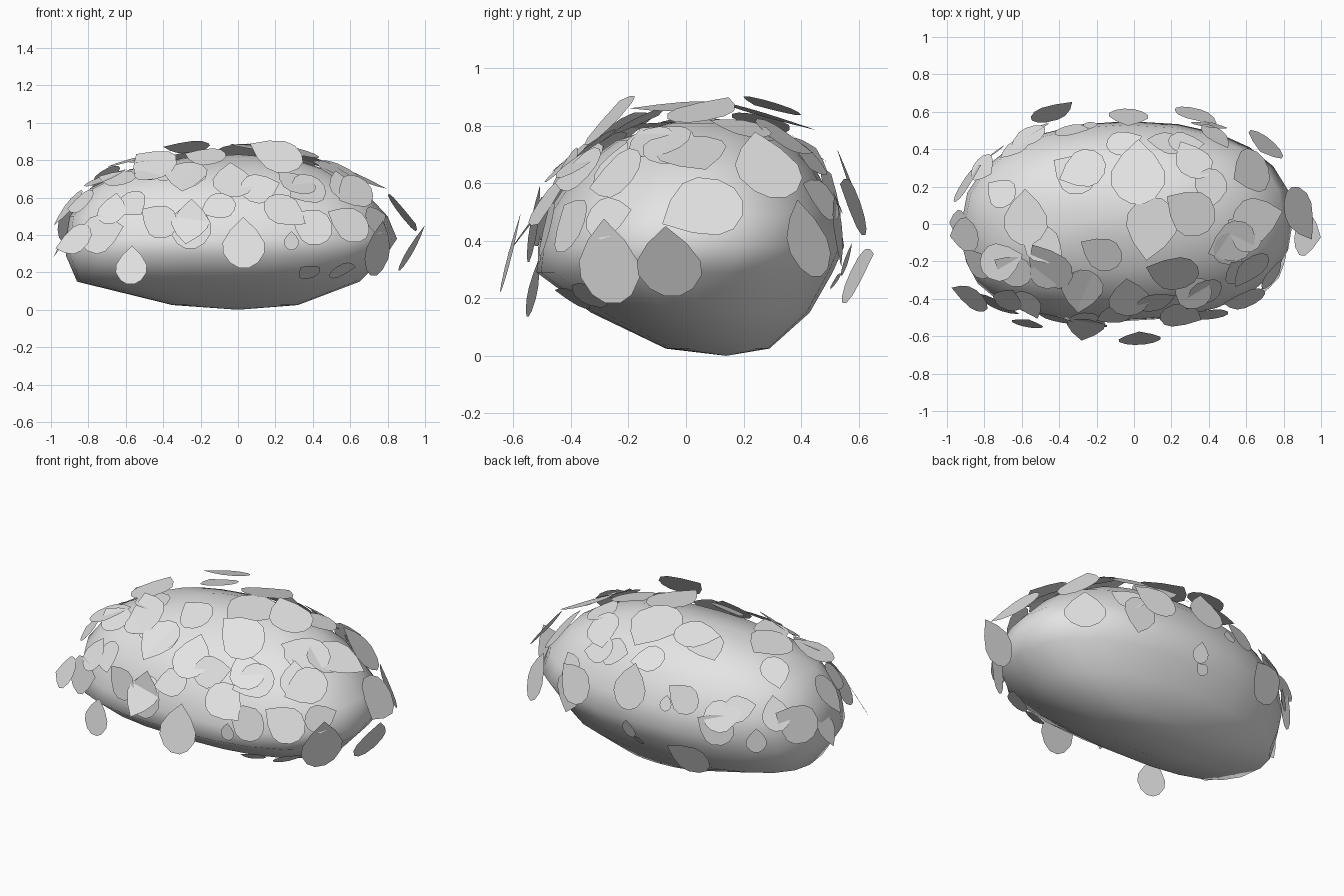
import bpy
import bmesh
import math
import random
from mathutils import Vector, Matrix
from mathutils.bvhtree import BVHTree

random.seed(8)
cube = bpy.data.objects.get("Cube")
if cube:
    bpy.data.objects.remove(cube)


def make_material(name, value):
    mat = bpy.data.materials.new(name)
    mat.use_nodes = True
    colour = (value, value, value, 1)
    mat.diffuse_color = colour
    mat.node_tree.nodes["Principled BSDF"].inputs["Base Color"].default_value = colour
    return mat


def finish(bm, name, mat):
    mesh = bpy.data.meshes.new(name)
    bm.to_mesh(mesh)
    mesh.materials.append(mat)
    obj = bpy.data.objects.new(name, mesh)
    bpy.context.collection.objects.link(obj)
    return obj


pale_grey = make_material("pale grey", 0.78)

# Bush body: horizontal rings of height, left/right reach and front/back reach
RINGS = [
    (0.025, -0.35, 0.32, -0.07, 0.29),
    (0.15, -0.86, 0.65, -0.33, 0.43),
    (0.29, -0.92, 0.79, -0.52, 0.51),
    (0.38, -0.92, 0.85, -0.51, 0.55),
    (0.5, -0.9, 0.8, -0.48, 0.53),
    (0.65, -0.79, 0.66, -0.38, 0.45),
    (0.75, -0.58, 0.47, -0.24, 0.35),
    (0.81, -0.3, 0.28, -0.06, 0.2),
]
SIDES = 24


def rounded(value, power):
    return math.copysign(abs(value) ** power, value)


body = bmesh.new()
loops = []
for z, x0, x1, y0, y1 in RINGS:
    loop = []
    for i in range(SIDES):
        a = math.tau * i / SIDES
        c, s = math.cos(a), math.sin(a)
        # The front right corner is squarer than the others, the back right rounder
        power = 0.88 if c > 0 else 0.72 if s < 0 else 0.95
        loop.append(body.verts.new((
            (x0 + x1) / 2 + (x1 - x0) / 2 * rounded(c, power),
            (y0 + y1) / 2 + (y1 - y0) / 2 * rounded(s, power), z)))
    loops.append(loop)
bottom = body.verts.new((0, 0.14, 0))
top = body.verts.new((0, 0.07, 0.83))
for i in range(SIDES):
    j = (i + 1) % SIDES
    for low, high in zip(loops, loops[1:]):
        body.faces.new((low[i], low[j], high[j], high[i]))
    body.faces.new((bottom, loops[0][j], loops[0][i]))
    body.faces.new((top, loops[-1][i], loops[-1][j]))
for face in body.faces:
    face.smooth = True
body.normal_update()
tree = BVHTree.FromBMesh(body)
finish(body, "bush_body", pale_grey)

# Leaf outline: pointed tip at the top, rounded base
HALF = [(-0.5, 0.1), (-0.4, 0.27), (-0.2, 0.4), (0, 0.4), (0.25, 0.25)]
OUTLINE = [(w, t) for t, w in HALF] + [(0, 0.5)] + [(-w, t) for t, w in reversed(HALF)]
leaves = bmesh.new()


def add_leaf(centre, normal, length, spin):
    reference = Vector((0, 1, 0)) if normal.z > 0.8 else Vector((0, 0, 1))
    side = reference.cross(normal).normalized()
    frame = Matrix((side, normal.cross(side), normal)).transposed() @ Matrix.Rotation(spin, 3, "Z")
    leaves.faces.new([leaves.verts.new(centre + frame @ Vector((w, t, 0)) * length)
                      for w, t in OUTLINE])


# Leaves that stand off the body: position, length, spin, upward lean
LOOSE = [
    (0.03, -0.61, 0.36, 0.28, 0, 0.25), (-0.57, -0.53, 0.24, 0.21, 0, 0.2),
    (-0.26, -0.55, 0.45, 0.25, 3, 0.6), (-0.88, -0.39, 0.37, 0.23, 2, 0.5),
    (0.75, -0.27, 0.33, 0.3, 0, -0.2), (0.93, -0.06, 0.33, 0.28, 0, -0.5),
    (0.89, 0.05, 0.51, 0.31, 2, 0.6), (0.2, -0.26, 0.83, 0.3, 1, 0.7),
    (0.7, 0.42, 0.41, 0.28, 0, 0.3), (0.34, 0.58, 0.53, 0.26, 1, 0.3),
    (-0.43, 0.6, 0.29, 0.26, 1, -0.4), (-0.94, 0, 0.36, 0.19, 3, 0.5),
    (-0.28, 0.29, 0.87, 0.26, 2, 0.95), (-0.03, 0.57, 0.6, 0.26, 0, 0.35),
]
for x, y, z, length, spin, lean in LOOSE:
    centre = Vector((x, y, z))
    normal = tree.find_nearest(centre)[1]
    flat = Vector((normal.x, normal.y, 0)).normalized() * math.sqrt(1 - lean * lean)
    add_leaf(centre, flat + Vector((0, 0, lean)), length, spin)

# Leaves lying on the body, by side: two coordinates across that side, length, spin
FRONT = [
    (-0.27, 0.68, 0.26, 3), (-0.03, 0.66, 0.27, 0), (-0.64, 0.67, 0.22, 1),
    (-0.45, 0.71, 0.2, 5), (-0.25, 0.45, 0.27, 0), (-0.42, 0.47, 0.22, 1),
    (-0.71, 0.4, 0.26, 5), (-0.82, 0.55, 0.2, 2), (0.38, 0.44, 0.24, 1),
    (0.25, 0.5, 0.25, 4), (0.57, 0.45, 0.25, 1), (0.6, 0.6, 0.25, 2),
    (0.12, 0.63, 0.22, 5), (0.3, 0.65, 0.24, 1), (0.5, 0.7, 0.22, 4),
    (-0.11, 0.53, 0.2, 2), (-0.55, 0.54, 0.2, 4), (0.55, 0.24, 0.17, 5),
    (0.28, 0.37, 0.1, 0), (-0.4, 0.69, 0.09, 1), (-0.66, 0.52, 0.2, 0),
]
CROWN = [
    (0.02, 0.26, 0.36, 0), (-0.57, 0.04, 0.3, 0), (0.09, -0.02, 0.34, 3),
    (0.28, 0.07, 0.3, 1), (0.59, 0.26, 0.3, 0), (-0.05, 0.41, 0.2, 2),
    (0.3, 0.32, 0.25, 4), (0.64, 0.03, 0.3, 5), (0.5, -0.09, 0.28, 2),
    (-0.45, -0.2, 0.3, 1), (-0.28, -0.34, 0.27, 3), (-0.69, -0.19, 0.25, 5),
    (-0.18, -0.14, 0.24, 1), (-0.56, 0.43, 0.22, 5), (-0.32, 0.47, 0.2, 1),
    (0.35, -0.35, 0.24, 2), (-0.78, 0.28, 0.2, 0), (0.43, 0.44, 0.2, 1),
    (0.16, 0.41, 0.2, 5), (0.4, 0.18, 0.22, 3), (-0.32, 0.26, 0.26, 1),
]
LEFT = [
    (-0.25, 0.47, 0.19, 5), (-0.04, 0.69, 0.24, 1), (-0.23, 0.64, 0.2, 0),
    (0.49, 0.42, 0.24, 3), (-0.38, 0.23, 0.15, 1),
]
# Back right quarter, measured across a slanted plane about the middle of the bush
BACK = [
    (0.16, -0.33, 0.22, 1), (0.3, -0.24, 0.18, 5), (0.38, -0.4, 0.14, 0),
    (0.58, -0.3, 0.27, 1), (0.75, -0.16, 0.24, 3), (-0.3, -0.3, 0.12, 0),
    (-0.25, -0.36, 0.08, 1), (-0.1, -0.2, 0.09, 0), (-0.46, 0.1, 0.2, 2),
    (0.45, 0.19, 0.24, 4), (0.48, -0.06, 0.2, 1),
]
slant = Vector((0.5, -0.71, -0.5)).normalized()
across = slant.cross(Vector((0, 0, 1))).normalized()
rise = across.cross(slant)
middle = Vector((0, 0, 0.44)) - slant * 2

for spots, place, aim in (
        (FRONT, lambda u, v: (u, -2, v), (0, 1, 0)),
        (CROWN, lambda u, v: (u, v, 2), (0, 0, -1)),
        (LEFT, lambda u, v: (2, u, v), (-1, 0, 0)),
        (BACK, lambda u, v: middle + across * u + rise * v, slant)):
    for u, v, length, spin in spots:
        spot, normal = tree.ray_cast(Vector(place(u, v)), Vector(aim))[:2]
        if spot:
            tilt = Vector([random.uniform(-0.12, 0.12) for _ in range(3)])
            add_leaf(spot + normal * (0.015 + length * 0.11),
                     (normal + tilt).normalized(), length, spin)

finish(leaves, "leaves", pale_grey)
